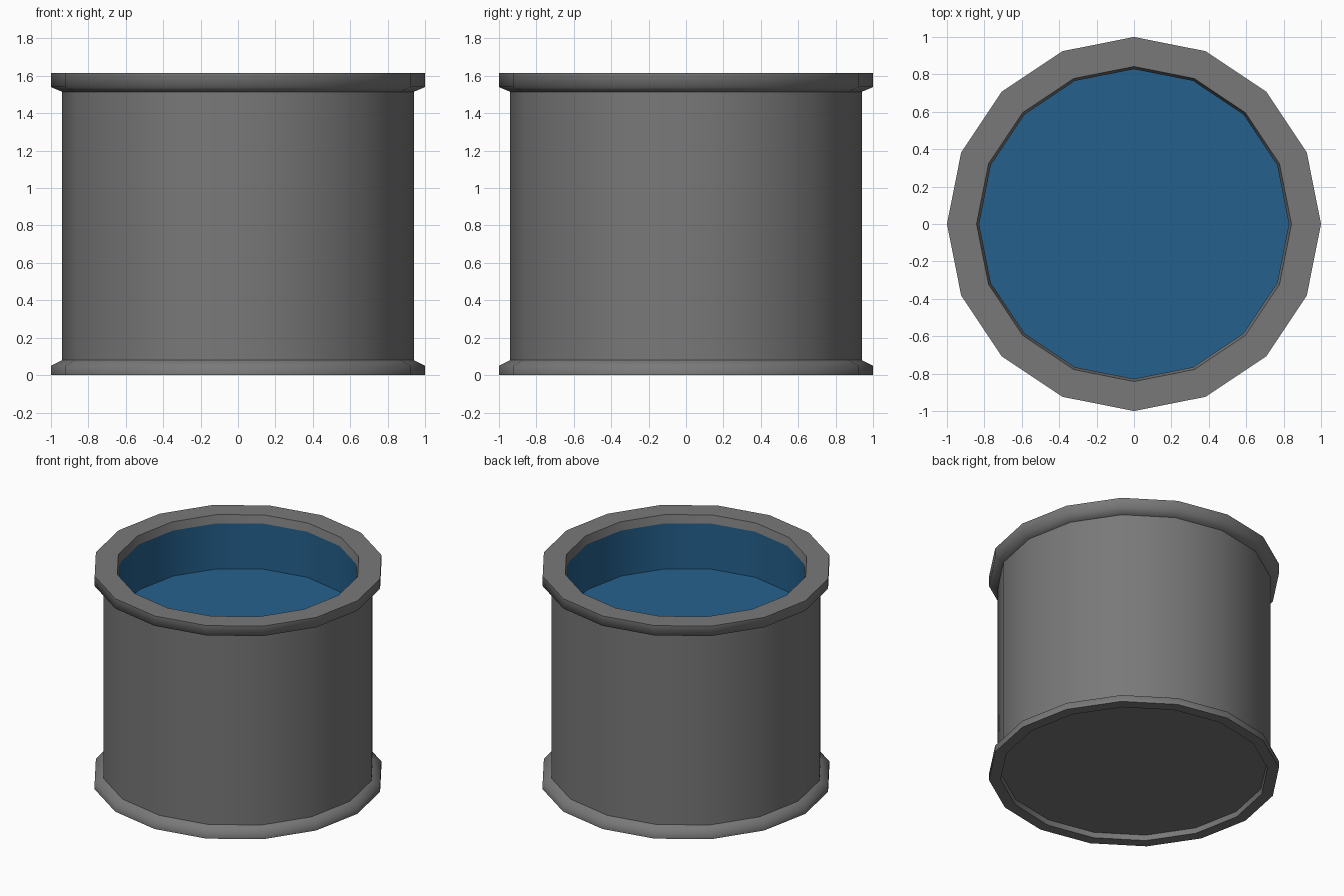
import bpy, bmesh, math

if "Cube" in bpy.data.objects:
    bpy.data.objects.remove(bpy.data.objects["Cube"])

N = 16


def material(name, rgb):
    m = bpy.data.materials.new(name)
    m.diffuse_color = (*rgb, 1)
    m.use_nodes = True
    m.node_tree.nodes["Principled BSDF"].inputs["Base Color"].default_value = m.diffuse_color
    return m


grey = material("grey metal", (0.19, 0.19, 0.19))
blue = material("blue liner", (0.018, 0.12, 0.27))


def lathe(name, profile, mat, smooth=30):
    """Turn an (r, z) profile round z in N sides; r = 0 closes with a flat cap."""
    bm = bmesh.new()
    rings = [[bm.verts.new((r * math.cos(i * math.tau / N),
                            r * math.sin(i * math.tau / N), z)) for i in range(N)]
             for r, z in profile if r > 0]
    for a, b in zip(rings, rings[1:]):
        for i in range(N):
            j = (i + 1) % N
            bm.faces.new((a[i], a[j], b[j], b[i]))
    if profile[0][0] == 0:
        bm.faces.new(rings[0][::-1])
    if profile[-1][0] == 0:
        bm.faces.new(rings[-1])
    me = bpy.data.meshes.new(name)
    bm.to_mesh(me)
    bm.free()
    me.materials.append(mat)
    ob = bpy.data.objects.new(name, me)
    bpy.context.collection.objects.link(ob)
    bpy.context.view_layer.objects.active = ob
    ob.select_set(True)
    bpy.ops.object.shade_smooth_by_angle(angle=math.radians(smooth))
    ob.select_set(False)
    return ob


# base flange with shallow recess underneath
lathe("base_flange", [(0, 0.04), (0.915, 0.04), (0.92, 0), (1, 0), (1, 0.05), (0.94, 0.08)],
      grey, 75)
# drum wall
lathe("drum_wall", [(0.94, 0.08), (0.94, 1.515)], grey)
# top rim with inner lip
lathe("top_rim", [(0.94, 1.515), (1, 1.54), (1, 1.615), (0.842, 1.615), (0.828, 1.555)],
      grey, 75)
# blue interior wall and floor
lathe("inner_liner", [(0.828, 1.555), (0.828, 1.21), (0, 1.21)], blue)
